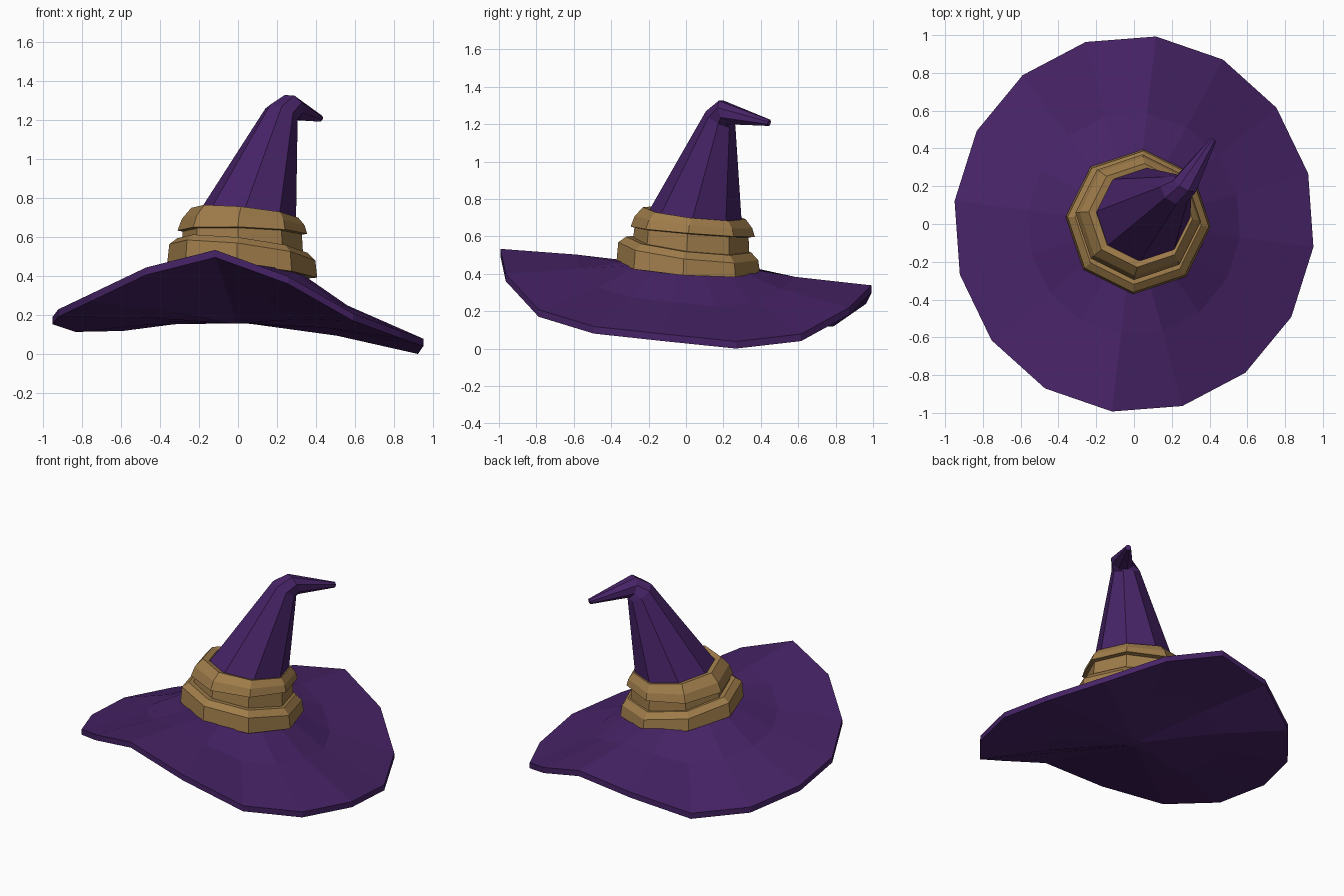
import bpy, math
from mathutils import Vector

if "Cube" in bpy.data.objects:
    bpy.data.objects.remove(bpy.data.objects["Cube"])


def material(name, rgb):
    m = bpy.data.materials.new(name)
    m.diffuse_color = (*rgb, 1)
    m.use_nodes = True
    m.node_tree.nodes["Principled BSDF"].inputs["Base Color"].default_value = m.diffuse_color
    return m


purple = material("purple_felt", (0.063, 0.017, 0.135))
gold = material("tan_band", (0.35, 0.205, 0.07))


def loft(name, rings, mat):
    """Join a stack of equal-sized rings with faces and close both ends."""
    n = len(rings[0])
    verts = [tuple(v) for r in rings for v in r]
    faces = []
    for k in range(len(rings) - 1):
        for i in range(n):
            j = (i + 1) % n
            faces.append((k*n + i, k*n + j, (k+1)*n + j, (k+1)*n + i))
    # close each end with a fan around its middle
    for k, flip in ((0, True), (len(rings) - 1, False)):
        c = len(verts)
        verts.append(tuple(sum((Vector(v) for v in rings[k]), Vector()) / n))
        for i in range(n):
            a, b = k*n + i, k*n + (i + 1) % n
            faces.append((b, a, c) if flip else (a, b, c))
    me = bpy.data.meshes.new(name)
    me.from_pydata(verts, [], faces)
    me.materials.append(mat)
    ob = bpy.data.objects.new(name, me)
    bpy.context.collection.objects.link(ob)
    return ob


def sloped_ring(r, cx, cy, z, sx, sy, start=-4, n=8):
    """Ring whose height slopes along x and y."""
    out = []
    for i in range(n):
        a = math.radians(start + 360 * i / n)
        x, y = cx + r * math.cos(a), cy + r * math.sin(a)
        out.append((x, y, z + sx * x + sy * y))
    return out


def turned_ring(r, centre, normal, start=-4, n=8):
    """Ring facing along a given direction."""
    q = Vector((0, 0, 1)).rotation_difference(Vector(normal).normalized())
    out = []
    for i in range(n):
        a = math.radians(start + 360 * i / n)
        out.append(Vector(centre) + q @ Vector((r * math.cos(a), r * math.sin(a), 0)))
    return out


# Brim: wavy 16-sided rim, heights run anticlockwise from the right side
rim = [.04, .00, .04, .18, .30, .24, .118, .113,
       .152, .19, .27, .405, .495, .36, .17, .08]


def brim_ring(f, height):
    out = []
    for i, h in enumerate(rim):
        a = math.radians(-7 + 22.5 * i)
        x, y = .957 * f * math.cos(a), f * math.sin(a)
        out.append((x, y, height(x, y, h)))
    return out


def seat(x, y):
    k = .33 / max(math.hypot(x, y), .01)
    return .45 - .10 * x * k - .055 * y * k


brim = [
    brim_ring(.05, lambda x, y, h: .157),
    brim_ring(.55, lambda x, y, h: .172 + .5 * (h - .157)),
    brim_ring(1.0, lambda x, y, h: h),
    brim_ring(1.0, lambda x, y, h: h + .038),
    brim_ring(.59, lambda x, y, h: .5 * (h + .038 + seat(x, y))),
    brim_ring(.33, lambda x, y, h: seat(x, y)),
]
loft("brim", brim, purple)

# Lower band
loft("lower_band", [
    sloped_ring(.385, .022, .012, .435, -.11, -.07),
    sloped_ring(.375, .022, .012, .525, -.12, -.12),
    sloped_ring(.335, .022, .015, .56, -.12, -.12),
    sloped_ring(.25, .022, .015, .56, -.12, -.12),
], gold)

# Recessed middle band
loft("middle_band", [
    sloped_ring(.315, .022, .025, .50, -.10, -.10),
    sloped_ring(.305, .022, .03, .64, -.03, -.08),
], gold)

# Upper band
loft("upper_band", [
    sloped_ring(.30, .022, .036, .622, -.03, -.08),
    sloped_ring(.333, .022, .036, .628, -.03, -.08),
    sloped_ring(.315, .027, .04, .682, -.06, -.10),
    sloped_ring(.275, .035, .045, .732, -.10, -.11),
    sloped_ring(.24, .04, .045, .725, -.10, -.11),
    sloped_ring(.23, .04, .045, .67, -.10, -.11),
], gold)

# Crown: leaning cone with a bent tip
loft("crown", [
    sloped_ring(.27, .035, .04, .62, 0, 0),
    sloped_ring(.248, .05, .05, .72, -.10, -.11),
    turned_ring(.088, (.223, .185, 1.23), (.35, .42, .84)),
    turned_ring(.072, (.272, .208, 1.263), (.40, .75, .30)),
    turned_ring(.018, (.42, .445, 1.207), (.45, .85, -.2)),
], purple)
